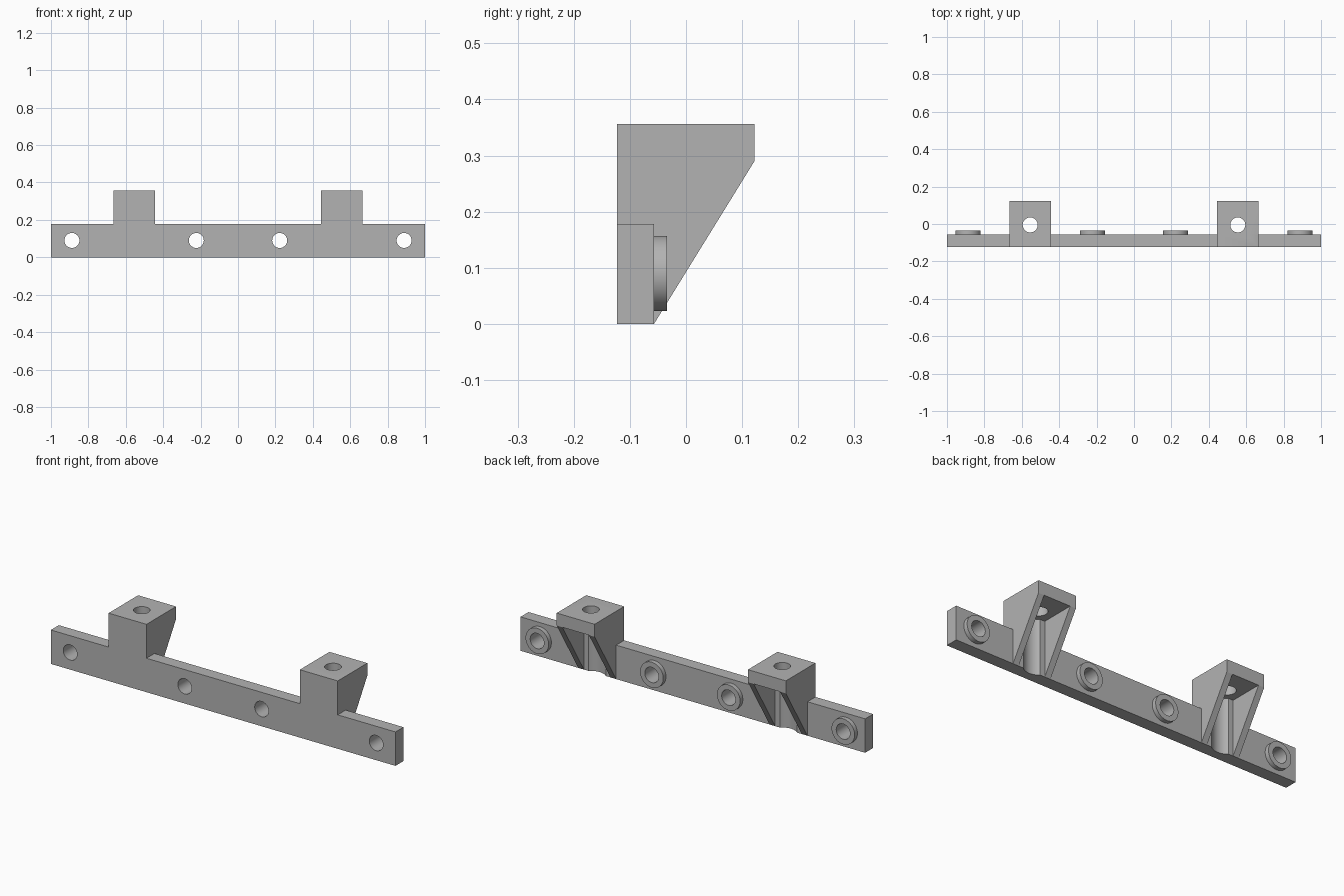
import bpy, bmesh, math
from mathutils import Matrix, Vector

cube = bpy.data.objects.get("Cube")
if cube:
    bpy.data.objects.remove(cube, do_unlink=True)

FRONT, PLATE_BACK, BACK = -0.123, -0.057, 0.122
PLATE_TOP, TOP, LEDGE = 0.178, 0.356, 0.29
ARM_X, ARM_HALF, POCKET_HALF = 0.555, 0.11, 0.077
HOLE_Z, HOLE_Y, HOLE_R = 0.09, -0.005, 0.04

grey = bpy.data.materials.new("plain grey")
grey.use_nodes = True
COLOUR = (0.45, 0.45, 0.45, 1)
grey.diffuse_color = COLOUR
grey.node_tree.nodes["Principled BSDF"].inputs["Base Color"].default_value = COLOUR


def make(name, bm):
    bmesh.ops.recalc_face_normals(bm, faces=bm.faces)
    mesh = bpy.data.meshes.new(name)
    bm.to_mesh(mesh)
    bm.free()
    mesh.materials.append(grey)
    ob = bpy.data.objects.new(name, mesh)
    bpy.context.collection.objects.link(ob)
    return ob


def prism(name, points, sweep):
    """Extrude a closed outline along the sweep vector."""
    bm = bmesh.new()
    face = bm.faces.new([bm.verts.new(p) for p in points])
    ext = bmesh.ops.extrude_face_region(bm, geom=[face])
    moved = [v for v in ext["geom"] if isinstance(v, bmesh.types.BMVert)]
    bmesh.ops.translate(bm, verts=moved, vec=Vector(sweep))
    return make(name, bm)


def cylinder(name, centre, radius, depth, axis):
    turn = Matrix.Rotation(math.pi / 2, 4, "X") if axis == "Y" else Matrix()
    bm = bmesh.new()
    bmesh.ops.create_cone(bm, cap_ends=True, segments=64, radius1=radius,
                          radius2=radius, depth=depth,
                          matrix=Matrix.Translation(centre) @ turn)
    return make(name, bm)


def combine(target, tool, operation):
    mod = target.modifiers.new(operation.lower(), "BOOLEAN")
    mod.operation, mod.solver, mod.object = operation, "EXACT", tool
    bpy.context.view_layer.objects.active = target
    bpy.ops.object.modifier_apply(modifier=mod.name)
    bpy.data.objects.remove(tool, do_unlink=True)


# Front plate with two raised tabs
inner, outer = ARM_X - ARM_HALF, ARM_X + ARM_HALF
half = [(inner, PLATE_TOP), (inner, TOP), (outer, TOP),
        (outer, PLATE_TOP), (1, PLATE_TOP), (1, 0)]
outline = half + [(-x, z) for x, z in reversed(half)]
bracket = prism("mounting_bracket", [(x, FRONT, z) for x, z in outline],
                (0, PLATE_BACK - FRONT, 0))

# Sloping arms behind the tabs
for side in (-1, 1):
    x = side * ARM_X
    profile = [(FRONT, 0), (PLATE_BACK, 0), (BACK, LEDGE), (BACK, TOP), (FRONT, TOP)]
    arm = prism("arm", [(x - ARM_HALF, y, z) for y, z in profile], (2 * ARM_HALF, 0, 0))
    combine(bracket, arm, "UNION")

# Round bosses on the back, each with a through hole
for x in (-0.888, -0.223, 0.223, 0.888):
    boss = cylinder("boss", (x, -0.064, HOLE_Z), 0.067, 0.06, "Y")
    combine(bracket, boss, "UNION")
    hole = cylinder("hole", (x, 0, HOLE_Z), HOLE_R, 0.6, "Y")
    combine(bracket, hole, "DIFFERENCE")

# Pocket between the ribs, groove down the plate and hole through the top
for side in (-1, 1):
    x = side * ARM_X
    section = [(PLATE_BACK, -0.1), (0.3, -0.1), (0.3, LEDGE), (PLATE_BACK, LEDGE)]
    pocket = prism("pocket", [(x - POCKET_HALF, y, z) for y, z in section],
                   (2 * POCKET_HALF, 0, 0))
    combine(bracket, pocket, "DIFFERENCE")
    groove = cylinder("groove", (x, HOLE_Y, LEDGE / 2 - 0.1), 0.072, LEDGE + 0.2, "Z")
    combine(bracket, groove, "DIFFERENCE")
    hole = cylinder("hole", (x, HOLE_Y, TOP), HOLE_R, 0.3, "Z")
    combine(bracket, hole, "DIFFERENCE")

# Smooth round walls, crisp edges
bpy.ops.object.select_all(action="DESELECT")
bracket.select_set(True)
bpy.context.view_layer.objects.active = bracket
bpy.ops.object.shade_smooth_by_angle(angle=math.radians(30))
